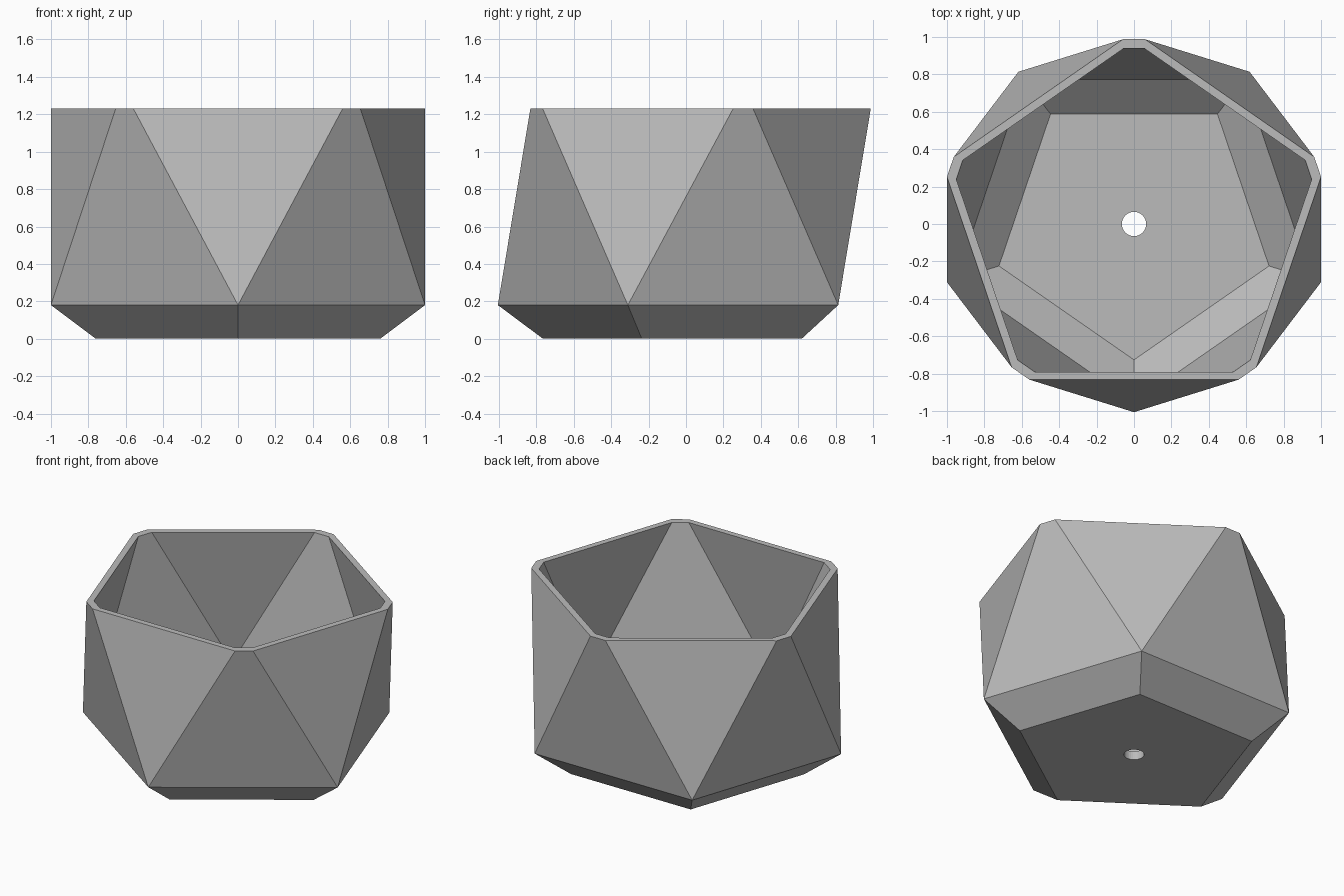
import bpy, bmesh, math
from mathutils import Vector

cube = bpy.data.objects.get("Cube")
if cube:
    bpy.data.objects.remove(cube, do_unlink=True)

RIM_Z, WAIST_Z, APEX_Z = 1.23, 0.18, 1.34
RX, RY = 1.0515, 1.006          # pentagon radii
WALL = 0.95                     # inner shell scale

grey = bpy.data.materials.new("matte grey")
grey.use_nodes = True
grey.diffuse_color = (0.5, 0.5, 0.5, 1)
grey.node_tree.nodes["Principled BSDF"].inputs["Base Color"].default_value = (0.5, 0.5, 0.5, 1)


def pentagon(z, start, scale=1.0):
    angles = [math.radians(start + 72 * i) for i in range(5)]
    return [Vector((RX * scale * math.cos(a), RY * scale * math.sin(a), z)) for a in angles]


def shell(bm, scale):
    """Truncated icosahedron shell, shrunk towards the centre of the rim."""
    base = pentagon(0, -90, 0.76)
    waist = pentagon(WAIST_Z, -90)
    apex = pentagon(APEX_Z, -54)
    t = (RIM_Z - WAIST_Z) / (APEX_Z - WAIST_Z)
    rim = []
    for i in range(5):
        rim += [waist[i].lerp(apex[i], t), waist[(i + 1) % 5].lerp(apex[i], t)]
    pivot = Vector((0, 0, RIM_Z))
    base, waist, rim = [[bm.verts.new(pivot + (p - pivot) * scale) for p in ring]
                        for ring in (base, waist, rim)]
    bm.faces.new(base)
    for i in range(5):
        j = (i + 1) % 5
        bm.faces.new((base[i], base[j], waist[j], waist[i]))
        bm.faces.new((waist[i], waist[j], rim[2 * i + 1], rim[2 * i]))
        bm.faces.new((waist[i], rim[2 * i], rim[2 * i - 1]))
    return rim


# Planter body: outer and inner shells joined by the rim
bm = bmesh.new()
outer, inner = shell(bm, 1.0), shell(bm, WALL)
for i in range(10):
    j = (i + 1) % 10
    bm.faces.new((outer[i], outer[j], inner[j], inner[i]))
bmesh.ops.recalc_face_normals(bm, faces=bm.faces)
mesh = bpy.data.meshes.new("planter_body")
bm.to_mesh(mesh)
bm.free()
mesh.materials.append(grey)
body = bpy.data.objects.new("planter_body", mesh)
bpy.context.collection.objects.link(body)

# Drainage hole through the floor
bpy.ops.mesh.primitive_cylinder_add(vertices=32, radius=0.065, depth=0.4, location=(0, 0, 0))
cutter = bpy.context.object
cutter.name = "drain_hole_cutter"
cutter.data.materials.append(grey)
cutter.hide_render = True
cutter.hide_set(True)
cut = body.modifiers.new("drain_hole", "BOOLEAN")
cut.operation = "DIFFERENCE"
cut.solver = "EXACT"
cut.object = cutter
